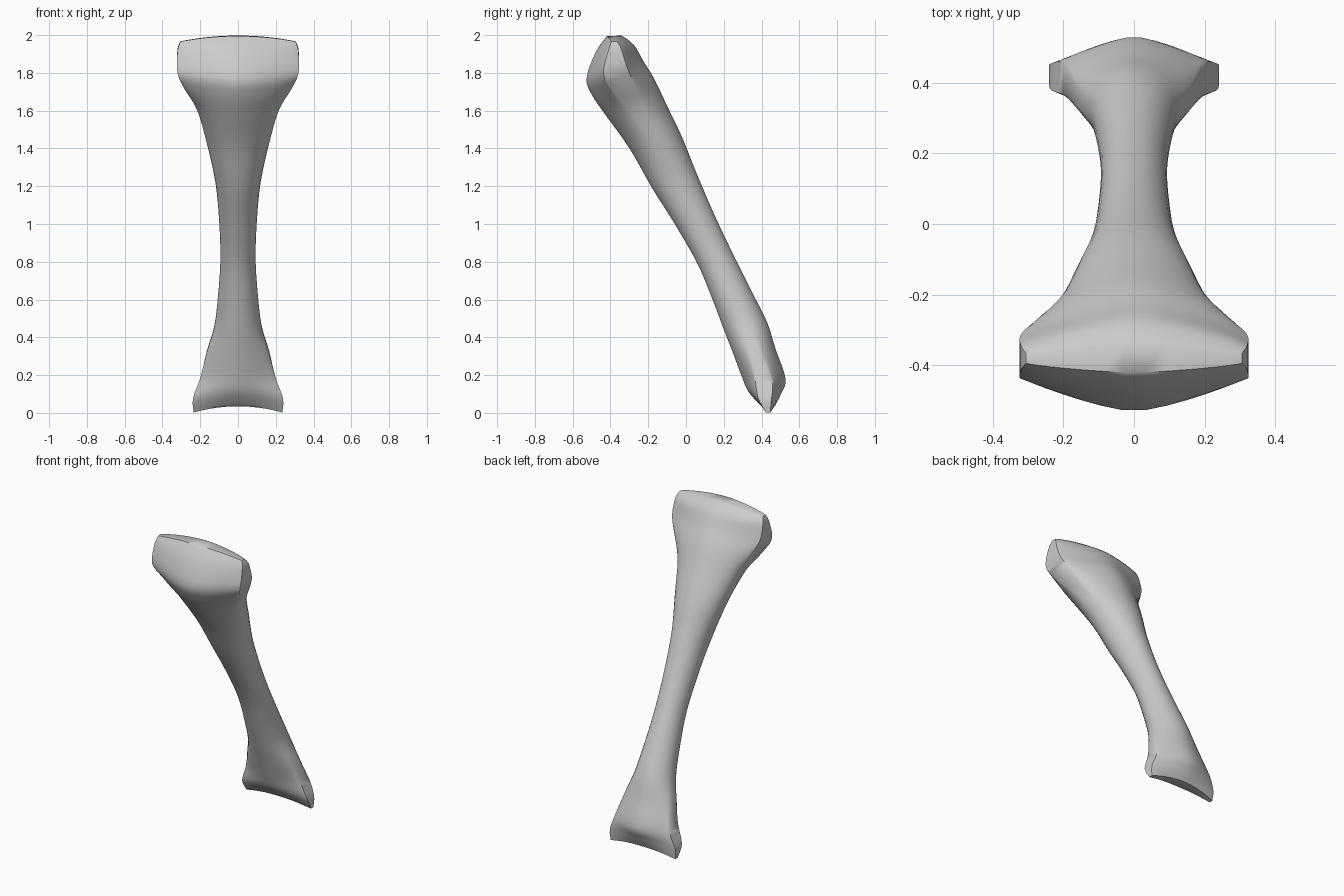
import bpy, bmesh, math

if "Cube" in bpy.data.objects:
    bpy.data.objects.remove(bpy.data.objects["Cube"])

# Cross-sections from top to bottom:
# front y, front z, back y, back z, half width, lens amount, end droop
SECTIONS = [
    (-.42, 1.995, -.34, 1.998, .305, .8, -.03),
    (-.48, 1.91, -.275, 1.95, .32, .8, -.01),
    (-.53, 1.77, -.22, 1.86, .32, 1, 0),
    (-.50, 1.68, -.165, 1.77, .28, .8, 0),
    (-.43, 1.58, -.10, 1.63, .215, .4, 0),
    (-.30, 1.40, -.02, 1.46, .165, .1, 0),
    (-.18, 1.19, .06, 1.26, .12, 0, 0),
    (-.06, 1.00, .155, 1.04, .10, 0, 0),
    (.06, .79, .25, .84, .093, 0, 0),
    (.14, .60, .345, .65, .105, 0, 0),
    (.20, .44, .43, .48, .125, .1, 0),
    (.25, .31, .475, .34, .165, .4, 0),
    (.29, .20, .53, .18, .20, .9, -.01),
    (.33, .11, .505, .10, .238, 1, -.03),
    (.40, .035, .47, .035, .235, .8, -.033),
]
N = 32      # points around the shaft
STEPS = 4   # rings per section


def catmull(p0, p1, p2, p3, t):
    return [.5 * (2*b + (c-a)*t + (2*a-5*b+4*c-d)*t*t + (3*b-a-3*c+d)*t**3)
            for a, b, c, d in zip(p0, p1, p2, p3)]


def ring(s):
    fy, fz, by, bz, w, k, droop = s
    pts = []
    for i in range(N):
        a = (i + .5) * 2 * math.pi / N
        u = math.cos(a) / math.cos(math.pi / N)
        lens = math.copysign(1 - .6 * abs(u) ** 1.4, math.sin(a))
        v = (1 - k) * math.sin(a) + k * lens
        h = (v + 1) / 2
        pts.append((w * u, fy + (by - fy) * h,
                    fz + (bz - fz) * h + droop * u * u))
    return pts


# Smoothly interpolated bone surface
rows = []
last = len(SECTIONS) - 1
for j in range(last):
    p = [SECTIONS[min(max(j + o, 0), last)] for o in (-1, 0, 1, 2)]
    rows += [catmull(*p, t / STEPS) for t in range(STEPS)]
rows.append(SECTIONS[-1])

bm = bmesh.new()
rings = [[bm.verts.new(c) for c in ring(s)] for s in rows]
for r, q in zip(rings, rings[1:]):
    for i in range(N):
        k = (i + 1) % N
        bm.faces.new((r[i], r[k], q[k], q[i]))

# Capped joint ends, bridged front to back
for r in (rings[0], rings[-1]):
    for i in range(N // 2 - 1):
        bm.faces.new((r[i], r[i + 1], r[N - 2 - i], r[N - 1 - i]))
bmesh.ops.recalc_face_normals(bm, faces=bm.faces)

mesh = bpy.data.meshes.new("leg_bone")
bm.to_mesh(mesh)
bm.free()
bone = bpy.data.objects.new("leg_bone", mesh)
bpy.context.collection.objects.link(bone)
bpy.context.view_layer.objects.active = bone
bone.select_set(True)
bpy.ops.object.shade_smooth_by_angle(angle=math.radians(50))
